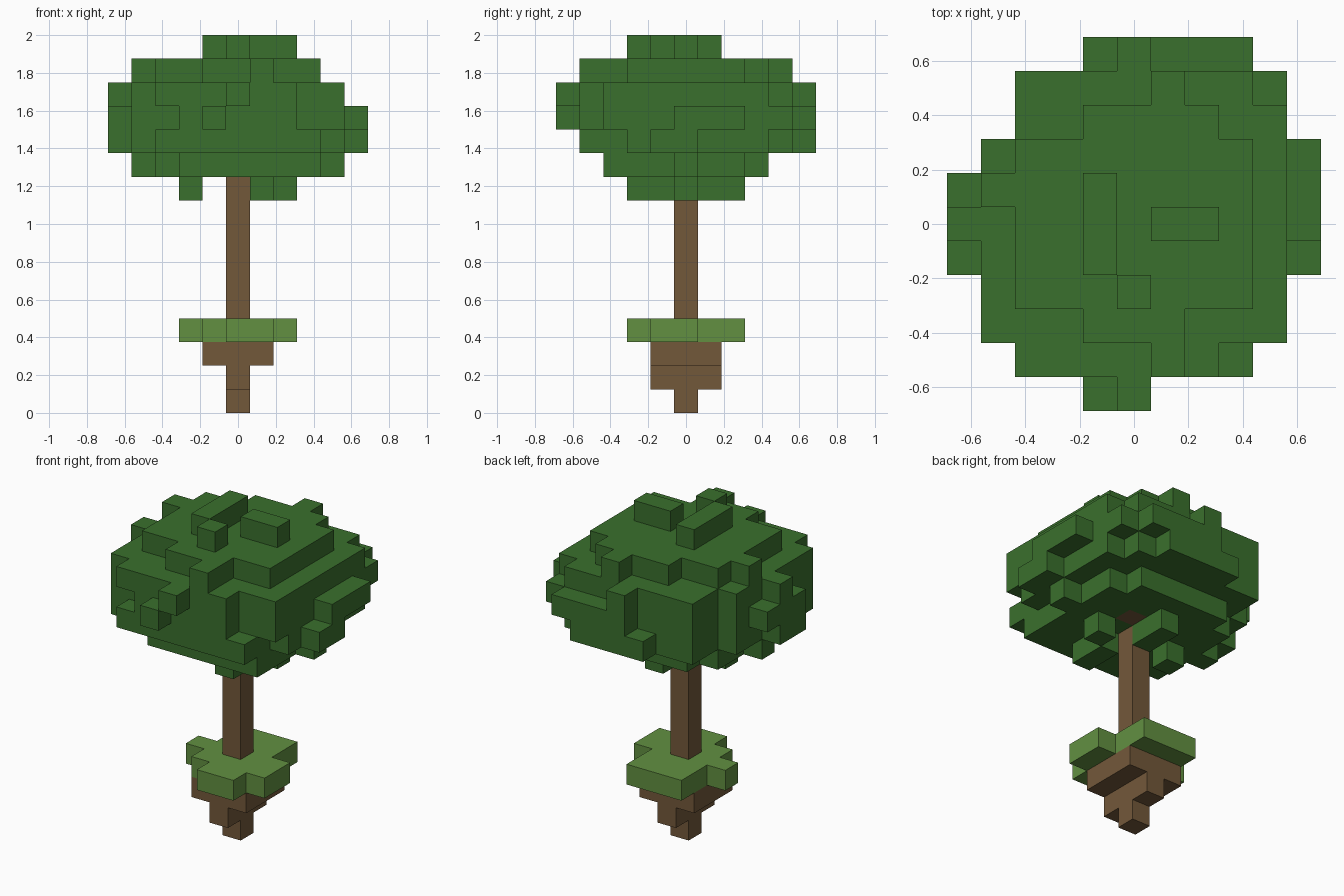
import bpy, bmesh
from mathutils import Vector

CELL = 0.125

if "Cube" in bpy.data.objects:
    bpy.data.objects.remove(bpy.data.objects["Cube"], do_unlink=True)


def make_material(name, rgb):
    mat = bpy.data.materials.new(name)
    mat.use_nodes = True
    color = (*rgb, 1)
    mat.diffuse_color = color
    bsdf = mat.node_tree.nodes["Principled BSDF"]
    bsdf.inputs["Base Color"].default_value = color
    bsdf.inputs["Roughness"].default_value = 1
    return mat


def fill(cells, levels, *rects):
    """Add blocks (x from, x to, y from, y to) on every level of the range."""
    bottom, top = levels
    for x0, x1, y0, y1 in rects:
        cells.update((x, y, z) for x in range(x0, x1 + 1)
                     for y in range(y0, y1 + 1) for z in range(bottom, top + 1))


def build(name, cells, material):
    """Turn a set of grid cells into a clean shell of its exposed faces."""
    bm = bmesh.new()
    for cell in cells:
        base = Vector(cell)
        center = (base + Vector((0, 0, 0.5))) * CELL
        for axis in range(3):
            for sign in (-1, 1):
                normal = Vector((0, 0, 0))
                normal[axis] = sign
                if tuple(int(c) for c in base + normal) in cells:
                    continue
                u = Vector((0, 0, 0))
                u[(axis + 1) % 3] = 1
                v = normal.cross(u)
                corners = [normal + u + v, normal - u + v,
                           normal - u - v, normal + u - v]
                face = bm.faces.new([bm.verts.new(center + c * CELL / 2) for c in corners])
                face.normal_update()
                if face.normal.dot(normal) < 0:
                    face.normal_flip()
    bmesh.ops.remove_doubles(bm, verts=bm.verts, dist=CELL / 100)
    bmesh.ops.dissolve_limit(bm, angle_limit=0.01, verts=bm.verts, edges=bm.edges)
    mesh = bpy.data.meshes.new(name)
    bm.to_mesh(mesh)
    bm.free()
    mesh.materials.append(material)
    obj = bpy.data.objects.new(name, mesh)
    bpy.context.collection.objects.link(obj)
    return obj


leaf_green = make_material("leaf_green", (0.042, 0.162, 0.026))
grass_green = make_material("grass_green", (0.122, 0.279, 0.053))
bark_brown = make_material("bark_brown", (0.171, 0.098, 0.042))

# Soil clump tapering down under the grass
soil = set()
fill(soil, (0, 0), (0, 0, 0, 0))
fill(soil, (1, 1), (0, 0, -1, 1))
fill(soil, (2, 2), (-1, 1, -1, 1))
build("soil", soil, bark_brown)

# Grass slab with ragged rim
grass = set()
fill(grass, (3, 3), (-1, 1, -1, 2), (-2, 2, 0, 0), (2, 2, -1, -1), (0, 1, -2, -2))
build("grass", grass, grass_green)

# Trunk with a short branch inside the crown
trunk = set()
fill(trunk, (4, 10), (0, 0, 0, 0))
fill(trunk, (10, 10), (0, 1, 1, 1))
build("trunk", trunk, bark_brown)

crown = set()
# Main mass
fill(crown, (10, 14), (-3, 3, -2, 2))
fill(crown, (11, 13), (-4, 4, -2, 2), (-3, 3, 3, 4), (-4, 3, -3, -3),
     (4, 4, 3, 3), (-2, 2, -4, -4), (-5, -5, 0, 0))
# Hanging tufts and underside
fill(crown, (9, 9), (0, 0, 1, 2), (-2, -2, 0, 0), (1, 1, -2, -1), (2, 2, 0, 0))
fill(crown, (10, 10), (-2, 2, 3, 3), (-2, 3, -3, -3), (-4, 4, 0, 0))
# Ragged sides, level by level
fill(crown, (11, 11), (-3, 3, -4, -4), (5, 5, -1, 0), (-1, 2, 5, 5))
fill(crown, (11, 12), (-5, -5, -1, -1))
fill(crown, (12, 12), (-5, -5, 1, 1), (5, 5, 0, 2), (0, 3, 5, 5),
     (4, 4, 4, 4), (-1, -1, -5, -5))
fill(crown, (12, 13), (4, 4, -3, -3))
fill(crown, (13, 13), (-3, -3, -4, -4), (0, 0, 5, 5), (0, 0, -5, -5))
# Upper shoulder and top tufts
fill(crown, (14, 14), (-1, 2, 3, 3), (-1, 1, -3, -3), (1, 1, 4, 4),
     (1, 1, -4, -4), (-4, -4, 1, 1))
fill(crown, (15, 15), (-1, -1, -1, 1), (1, 2, 0, 0), (0, 0, -2, -2))
build("crown", crown - trunk, leaf_green)
